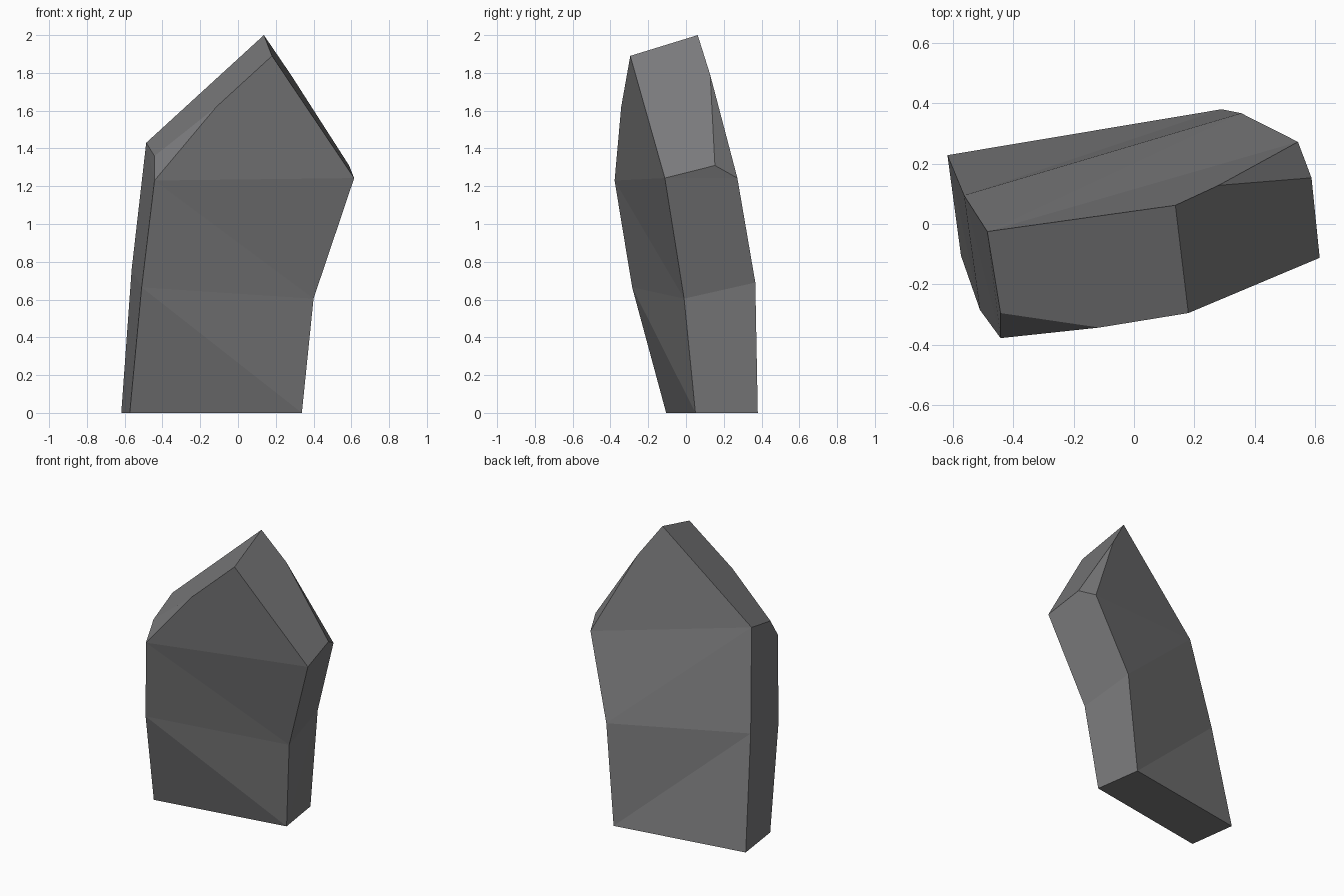
import bpy, bmesh

if "Cube" in bpy.data.objects:
    bpy.data.objects.remove(bpy.data.objects["Cube"])

# One flat stone colour
stone = bpy.data.materials.new("stone grey")
stone.diffuse_color = (0.195, 0.195, 0.2, 1)
stone.use_nodes = True
stone.node_tree.nodes["Principled BSDF"].inputs["Base Color"].default_value = stone.diffuse_color

# Leaning slab: rings of four corners (front left, front right, back right, back left)
RINGS = [
    [(-0.573, -0.105, 0), (0.338, 0.05, 0), (0.29, 0.38, 0), (-0.618, 0.228, 0)],
    [(-0.51, -0.285, 0.665), (0.40, -0.01, 0.605), (0.355, 0.367, 0.69), (-0.563, 0.095, 0.76)],
    [(-0.442, -0.378, 1.23), (0.615, -0.112, 1.243), (0.543, 0.272, 1.243), (-0.486, -0.025, 1.43)],
]
bm = bmesh.new()
rings = [[bm.verts.new(p) for p in ring] for ring in RINGS]
bm.faces.new(rings[0][::-1])

# Side walls, split along the diagonal that matches each side
for low, high in zip(rings, rings[1:]):
    for k in range(4):
        n = (k + 1) % 4
        a, b, c, d = low[k], low[n], high[n], high[k]
        tris = [(a, b, d), (b, c, d)] if k == 0 else [(a, b, c), (a, c, d)]
        for t in tris:
            bm.faces.new(t)

# Slanted crown with a ridge and two chipped corners
fl, fr, br, bl = rings[2]
peak_front = bm.verts.new((0.18, -0.295, 1.89))
peak_back = bm.verts.new((0.137, 0.062, 2.0))
chip_top_l = bm.verts.new((-0.115, -0.343, 1.62))
chip_low_l = bm.verts.new((-0.442, -0.295, 1.36))
chip_top_r = bm.verts.new((0.28, 0.128, 1.79))
chip_low_r = bm.verts.new((0.588, 0.153, 1.31))
for f in [
    (fl, fr, peak_front, chip_top_l),                          # front
    (br, bl, peak_back, chip_top_r),                           # back
    (bl, chip_low_l, chip_top_l, peak_front, peak_back),       # left slope
    (fr, chip_low_r, chip_top_r, peak_back, peak_front),       # right slope
    (fl, chip_top_l, chip_low_l), (br, chip_top_r, chip_low_r),  # chips
    (bl, fl, chip_low_l), (fr, br, chip_low_r),                # upper side ends
]:
    bm.faces.new(f)
bmesh.ops.recalc_face_normals(bm, faces=bm.faces)

mesh = bpy.data.meshes.new("standing_rock")
bm.to_mesh(mesh)
bm.free()
mesh.materials.append(stone)
bpy.context.collection.objects.link(bpy.data.objects.new("standing_rock", mesh))
